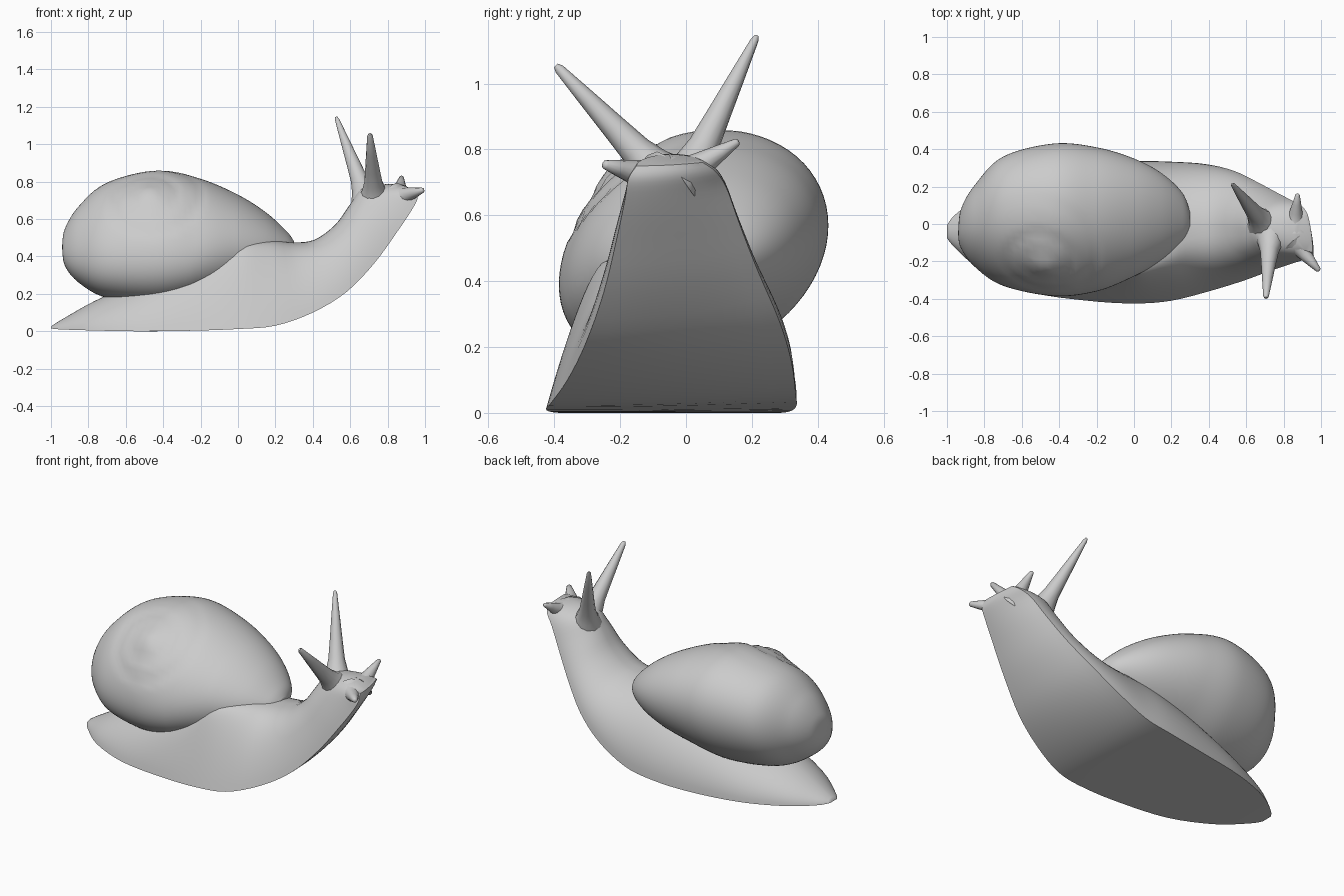
import bpy, bmesh
from math import sin, cos, pi, exp, log, atan2
from mathutils import Vector

cube = bpy.data.objects.get("Cube")
if cube:
    bpy.data.objects.remove(cube, do_unlink=True)

grey = bpy.data.materials.new("plain grey")
grey.use_nodes = True
tone = (0.6, 0.6, 0.6, 1)
grey.diffuse_color = tone
grey.node_tree.nodes["Principled BSDF"].inputs["Base Color"].default_value = tone


def refine(stations, steps):
    """Pass a smooth curve through a short list of stations."""
    out = []
    last = len(stations) - 1
    for i in range(last):
        a, b, c, d = (stations[min(max(i + k, 0), last)] for k in (-1, 0, 1, 2))
        for s in range(steps):
            t = s / steps
            out.append([q + t / 2 * (r - p + t * (2*p - 5*q + 4*r - u + t * (3*(q - r) + u - p)))
                        for p, q, r, u in zip(a, b, c, d)])
    return out + [list(stations[-1])]


def loft(name, rings, angle=50):
    """Skin closed rings and cap both ends."""
    bm = bmesh.new()
    loops = [[bm.verts.new(p) for p in ring] for ring in rings]
    n = len(loops[0])
    for a, b in zip(loops, loops[1:]):
        for i in range(n):
            j = (i + 1) % n
            bm.faces.new((a[i], a[j], b[j], b[i]))
    bm.faces.new(loops[0])
    bm.faces.new(loops[-1])
    bmesh.ops.recalc_face_normals(bm, faces=bm.faces)
    mesh = bpy.data.meshes.new(name)
    bm.to_mesh(mesh)
    bm.free()
    mesh.materials.append(grey)
    ob = bpy.data.objects.new(name, mesh)
    bpy.context.collection.objects.link(ob)
    bpy.ops.object.select_all(action='DESELECT')
    ob.select_set(True)
    bpy.context.view_layer.objects.active = ob
    bpy.ops.object.shade_smooth_by_angle(angle=angle * pi / 180)
    return ob


# Body: (sole x, z, top x, z, right y, left y, left sole lift, boxiness, inward lean)
body = [
    (-1.0, .015, -.995, .03, -.075, -.005, 0, 0, 0),
    (-.95, .01, -.93, .07, -.135, .055, 0, 0, 0),
    (-.8, .005, -.76, .165, -.26, .16, 0, .1, .05),
    (-.55, 0, -.5, .28, -.365, .255, 0, .3, .15),
    (-.25, .003, -.22, .4, -.41, .31, 0, .65, .25),
    (0, .012, 0, .465, -.425, .335, .02, 1, .33),
    (.2, .03, .17, .485, -.41, .333, .06, .8, .33),
    (.4, .1, .3, .475, -.36, .32, .15, .5, .22),
    (.58, .21, .41, .49, -.305, .283, .25, .4, .05),
    (.73, .365, .52, .57, -.25, .22, .3, .4, -.08),
    (.85, .53, .6, .68, -.21, .162, .3, .4, -.1),
    (.93, .65, .66, .76, -.185, .123, .3, .3, -.05),
    (.96, .71, .77, .785, -.175, .09, .3, .1, 0),
    (.955, .75, .87, .785, -.15, .05, .3, 0, 0)]
rings = []
for sx, sz, tx, tz, right, left, lift, box, lean in refine(body, 4):
    yc, w = (left + right) / 2, (left - right) / 2
    ring = []
    for i in range(33):
        a = pi * i / 32
        rise, c = sin(a), cos(a)
        if c < 0:
            y = -w * (-c) ** (1.1 - .95 * box) * (1 - lean * rise)
            h = rise
        else:
            y = w * c ** 1.1
            h = lift + (1 - lift) * rise
        ring.append((sx + (tx - sx) * h, yc + y, sz + (tz - sz) * h))
    for k in range(1, 10):
        u = k / 10
        h = lift * u * u
        ring.append((sx + (tx - sx) * h, right + 2 * w * u, sz + (tz - sz) * h))
    rings.append(ring)
loft("body", rings)

# Shell: leaning oval sections (x, top z, bottom z, right y, left y)
shell = [
    (-.94, .46, .44, -.06, -.04), (-.925, .55, .35, -.13, .08),
    (-.85, .67, .26, -.23, .21), (-.7, .795, .18, -.33, .36),
    (-.43, .86, .15, -.385, .43), (-.2, .815, .19, -.36, .41),
    (0, .73, .24, -.28, .35), (.15, .635, .3, -.195, .27),
    (.26, .535, .37, -.1, .165), (.3, .48, .43, -.03, .06)]
spire = Vector((-.48, -.22, .74))
axis = Vector((-.05, -.72, .69)).normalized()
side = Vector((1, 0, 0))
side = (side - axis * side.dot(axis)).normalized()
up = axis.cross(side)


def whorl(p):
    """Press a spiral seam into the shell round its spire."""
    d = p - spire
    u, v = d.dot(side), d.dot(up)
    r = max((u * u + v * v) ** .5, .01)
    if d.dot(axis) < -.25 or r > .36:
        return p
    turn = (log(r / .28) / log(1.9) - atan2(v, u) / (2 * pi)) % 1
    gap = min(turn, 1 - turn) * r
    fade = min(1, (.36 - r) / .12)
    return p + axis * (.035 * exp(-(r / .09) ** 2) - .01 * fade * exp(-(gap / .03) ** 2))


rings = []
for x, top, low, right, left in refine(shell, 8):
    yc, ry = (left + right) / 2, (left - right) / 2
    zc, rz = (top + low) / 2, (top - low) / 2
    sag = .15 * rz * min(1, max(0, -4 * x))
    rings.append([whorl(Vector((x, yc + ry * cos(a),
                                zc + rz * sin(a + .18) - sag * max(0, -cos(a)) ** 2)))
                  for a in (2 * pi * i / 72 for i in range(72))])
loft("shell", rings, 70)


def tentacle(name, base, tip, radius, end):
    base, tip = Vector(base), Vector(tip)
    turn = (tip - base).to_track_quat('Z', 'Y')
    rings = []
    for t, r in ((0, 1), (.12, .66), (.25, .45), (.45, .32), (.7, .17), (.97, 0), (1, -.5)):
        size = end + (radius - end) * r if r >= 0 else end * .5
        rings.append([base.lerp(tip, t) + turn @ Vector((size * cos(a), size * sin(a), 0))
                      for a in (2 * pi * i / 12 for i in range(12))])
    loft(name, rings)


# Eye stalks and feelers
tentacle("right_eye_stalk", (.73, -.07, .71), (.705, -.395, 1.055), .09, .015)
tentacle("left_eye_stalk", (.69, .0, .7), (.525, .215, 1.145), .09, .012)
tentacle("right_feeler", (.86, -.1, .715), (.99, -.25, .755), .08, .014)
tentacle("left_feeler", (.86, -.01, .72), (.875, .16, .825), .08, .012)
